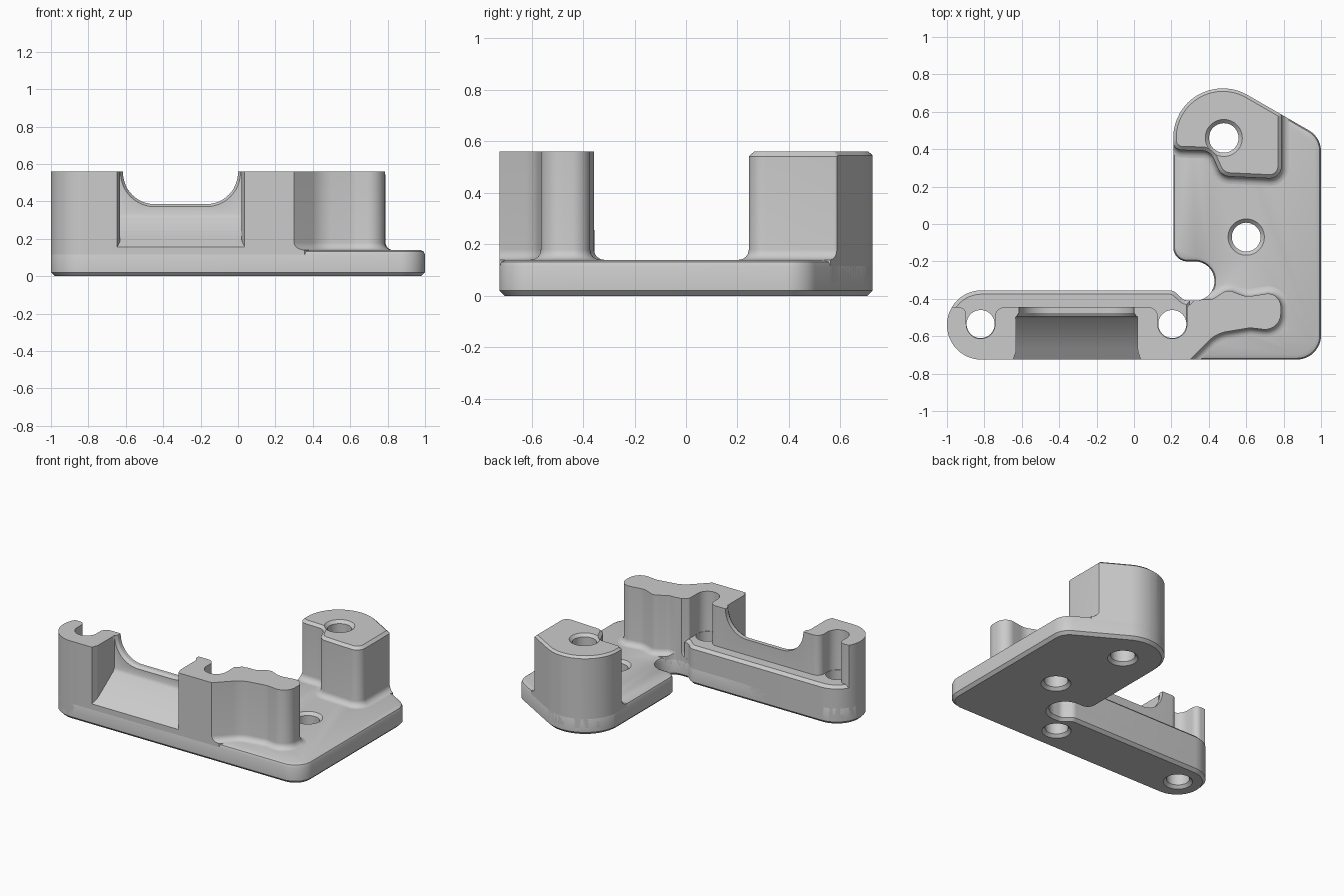
import bpy
import bmesh
import math
from mathutils import Vector

cube = bpy.data.objects.get("Cube")
if cube:
    bpy.data.objects.remove(cube, do_unlink=True)

metal = bpy.data.materials.new("plain_grey")
metal.use_nodes = True
GREY = (0.6, 0.6, 0.6, 1)
metal.diffuse_color = GREY
for node in metal.node_tree.nodes:
    if node.type == 'BSDF_PRINCIPLED':
        node.inputs["Base Color"].default_value = GREY


def rounded(corners, steps=12):
    """Counter-clockwise outline from (x, y[, radius]) corners."""
    out = []
    n = len(corners)
    for i, c in enumerate(corners):
        p = Vector(c[:2])
        if len(c) < 3:
            out.append(p)
            continue
        a = (Vector(corners[i - 1][:2]) - p).normalized()
        b = (Vector(corners[(i + 1) % n][:2]) - p).normalized()
        half = a.angle(b) / 2
        centre = p + (a + b).normalized() * c[2] / math.sin(half)
        start = p + a * c[2] / math.tan(half) - centre
        end = p + b * c[2] / math.tan(half) - centre
        sweep = start.angle_signed(end)
        t0 = math.atan2(start.y, start.x)
        for k in range(steps + 1):
            t = t0 - sweep * k / steps
            out.append(centre + Vector((math.cos(t), math.sin(t))) * c[2])
    return out


def circle(x, y, r, n=48):
    return [Vector((x + r * math.cos(math.tau * k / n), y + r * math.sin(math.tau * k / n)))
            for k in range(n)]


def grow(pts, d):
    out = []
    for i, p in enumerate(pts):
        e1 = (p - pts[i - 1]).normalized()
        e2 = (pts[(i + 1) % len(pts)] - p).normalized()
        n1, n2 = Vector((e1.y, -e1.x)), Vector((e2.y, -e2.x))
        out.append(p + (n1 + n2) * d / max(1 + n1.dot(n2), 0.2))
    return out


def loft(name, pts, levels, axes=(0, 1, 2)):
    """Stack an outline through (offset, height) levels and cap it."""
    bm = bmesh.new()
    rings = []
    for d, h in levels:
        ring = []
        for q in grow(pts, d):
            v = (q.x, q.y, h)
            ring.append(bm.verts.new([v[a] for a in axes]))
        rings.append(ring)
    n = len(pts)
    for lo, hi in zip(rings, rings[1:]):
        for i in range(n):
            j = (i + 1) % n
            bm.faces.new((lo[i], lo[j], hi[j], hi[i]))
    bm.faces.new(rings[0][::-1])
    bm.faces.new(rings[-1])
    # Swapping two axes mirrors the solid, so turn its faces outward again
    if axes == (0, 2, 1):
        bmesh.ops.reverse_faces(bm, faces=bm.faces[:])
    bm.normal_update()
    mesh = bpy.data.meshes.new(name)
    bm.to_mesh(mesh)
    bm.free()
    mesh.materials.append(metal)
    ob = bpy.data.objects.new(name, mesh)
    bpy.context.scene.collection.objects.link(ob)
    return ob


def volume(mesh):
    bm = bmesh.new()
    bm.from_mesh(mesh)
    v = bm.calc_volume(signed=True)
    bm.free()
    return v


def trim(parts, tool, operation):
    """Cut each part, moving to another solver if material was not removed."""
    for ob in parts:
        before = volume(ob.data)
        for solver in ('EXACT', 'MANIFOLD', 'FLOAT'):
            mod = ob.modifiers.new("trim", 'BOOLEAN')
            mod.operation, mod.object, mod.solver = operation, tool, solver
            bpy.context.view_layer.update()
            graph = bpy.context.evaluated_depsgraph_get()
            mesh = bpy.data.meshes.new_from_object(ob.evaluated_get(graph))
            ob.modifiers.clear()
            if 0 < volume(mesh) < before * 0.9999:
                ob.data = mesh
                break
    bpy.data.objects.remove(tool, do_unlink=True)


def skirt(top, r=0.04, z=0.14, extra=0.004):
    """Levels for an upright wall with a concave fillet at its foot."""
    foot = [(r + extra, 0.05)]
    for k in range(7):
        t = math.pi / 2 * k / 6
        foot.append((r * (1 - math.sin(t)) + extra, z + r * (1 - math.cos(t))))
    return foot + top


# Base plate, chamfered below and softened above
outline = rounded([
    (-1, -.725, .184), (1, -.725, .13), (1, .463, .13),
    (.546, .725, .264), (.21, .725, .263), (.21, -.2, .075),
    (.43, -.2, .104), (.43, -.41, .104), (.27, -.41, .05),
    (.21, -.355, .05), (-1, -.355, .184)])
plate = loft("base_plate", outline,
             [(-.02, 0), (0, .02), (0, .115), (-.007, .132), (-.025, .14)])

# Low ledge along the arm
ledge = loft("arm_ledge", rounded([
    (-1, -.725, .184), (.3, -.725), (.3, -.41), (.27, -.41, .04),
    (.21, -.355, .05), (-1, -.355, .184)]),
    [(0, .03), (0, .255), (-.02, .275)])

# Tall arm wall with two slots open to the back and a curved wing
wall = loft("arm_wall", rounded([
    (-1.02, -.74), (.285, -.74, .06), (.44, -.585, .18), (.62, -.555, .1),
    (.785, -.575, .085), (.785, -.36, .07), (.6, -.39, .12), (.5, -.35, .06),
    (.42, -.403, .06), (.33, -.403), (.283, -.445, .02),
    (.283, -.613, .077), (.127, -.613, .077), (.127, -.445, .05),
    (-.743, -.445, .05), (-.743, -.613, .077), (-.897, -.613, .077),
    (-.897, -.445, .04), (-1.02, -.445)]),
    skirt([(0, .56)], extra=0))

# Round-backed boss
boss = loft("boss", rounded([
    (.47, .26, .07), (.785, .245, .06), (.785, .587, .02),
    (.546, .725, .264), (.21, .725, .263), (.21, .4, .05), (.41, .395, .07)]),
    skirt([(.004, .542), (-.016, .56)]))

# Keep the upright parts flush with the plate's sides
trim([wall, boss], loft("envelope", outline, [(0, 0), (0, .7)]), 'INTERSECT')

# Front recess with a sloping floor and flared sides
recess = loft("recess_cutter", rounded([
    (-.8, .103), (-.505, .31), (-.495, .33), (-.495, .7), (-.8, .7)]),
    [(0, -.75), (0, .15)], axes=(2, 0, 1))
sides = loft("recess_sides", rounded([
    (-.68, -.82), (.07, -.82), (.02, -.68, .06), (.02, -.4),
    (-.63, -.4), (-.63, -.68, .06)]), [(0, 0), (0, .8)])
trim([recess], sides, 'INTERSECT')
trim([ledge, wall], recess, 'DIFFERENCE')

# Saddle through the thin wall, with a chamfered rim
saddle = loft("saddle_cutter", rounded([
    (-.615, .385, .17), (0, .385, .17), (0, .8), (-.615, .8)]),
    [(.02, -.505), (0, -.475), (0, -.4)], axes=(0, 2, 1))
trim([wall], saddle, 'DIFFERENCE')

# Screw holes, chamfered below and on the open top faces
arm = [plate, ledge, wall]
for x, y, r, top, parts in ((-.82, -.535, .075, None, arm), (.205, -.535, .075, None, arm),
                            (.6, -.07, .077, .14, [plate]), (.48, .46, .079, .56, [plate, boss])):
    levels = [(.03, -.01), (0, .02)]
    levels += [(0, top - .02), (.03, top + .01)] if top else [(0, .35)]
    trim(parts, loft("hole_cutter", circle(x, y, r), levels), 'DIFFERENCE')

# Smooth curved walls, crisp machined edges
bpy.ops.object.select_all(action='DESELECT')
for ob in (plate, ledge, wall, boss):
    ob.select_set(True)
bpy.context.view_layer.objects.active = plate
bpy.ops.object.shade_smooth_by_angle(angle=math.radians(30))
